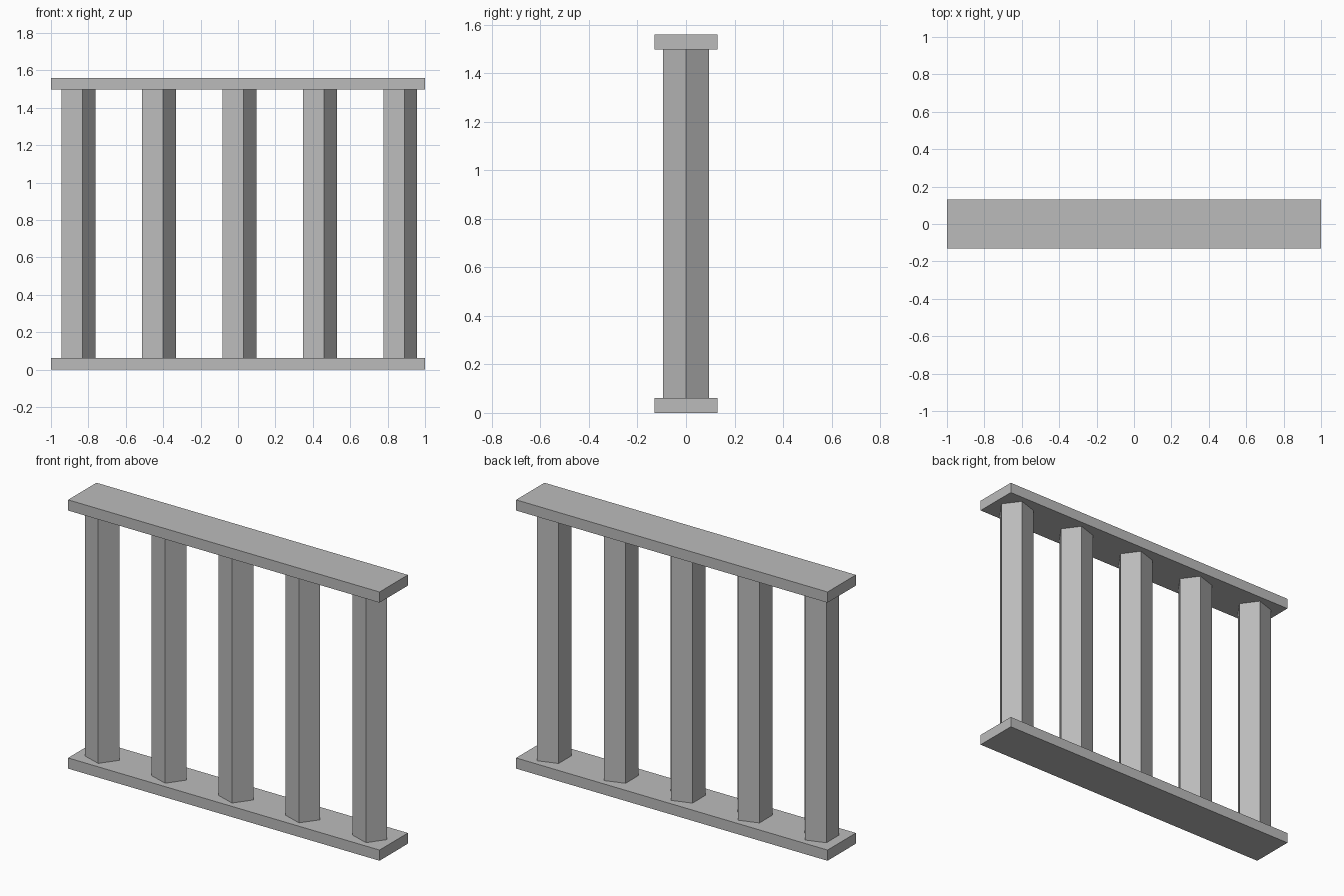
import bpy
import bmesh

cube = bpy.data.objects.get("Cube")
if cube:
    bpy.data.objects.remove(cube, do_unlink=True)

HEIGHT = 1.56
RAIL_THICKNESS = 0.062
RAIL_DEPTH = 0.26
BAR_RADIUS = 0.1
BAR_COUNT = 5
BAR_SPACING = 0.43

# One grey metal for everything
metal = bpy.data.materials.new("grey_metal")
metal.use_nodes = True
grey = (0.5, 0.5, 0.5, 1.0)
metal.diffuse_color = grey
metal.node_tree.nodes["Principled BSDF"].inputs["Base Color"].default_value = grey


def finish(obj, name):
    obj.name = name
    obj.data.name = name
    obj.data.materials.append(metal)


def add_rail(name, z):
    bpy.ops.mesh.primitive_cube_add(size=1, location=(0, 0, z))
    rail = bpy.context.object
    for v in rail.data.vertices:
        v.co.x *= 2
        v.co.y *= RAIL_DEPTH
        v.co.z *= RAIL_THICKNESS
    finish(rail, name)


def add_bar(name, x):
    # Five-sided prism with one edge pointing to +x
    length = HEIGHT - 2 * RAIL_THICKNESS
    bpy.ops.mesh.primitive_cylinder_add(
        vertices=5, radius=BAR_RADIUS, depth=length, location=(x, 0, HEIGHT / 2))
    bar = bpy.context.object
    tip = max(bar.data.vertices, key=lambda v: v.co.xy.length + v.co.y)
    if tip.co.y > abs(tip.co.x):
        for v in bar.data.vertices:
            v.co.x, v.co.y = v.co.y, -v.co.x
    finish(bar, name)


# Rails
add_rail("bottom_rail", RAIL_THICKNESS / 2)
add_rail("top_rail", HEIGHT - RAIL_THICKNESS / 2)

# Evenly spaced bars
for i in range(BAR_COUNT):
    add_bar(f"bar_{i + 1}", (i - (BAR_COUNT - 1) / 2) * BAR_SPACING - 0.002)
